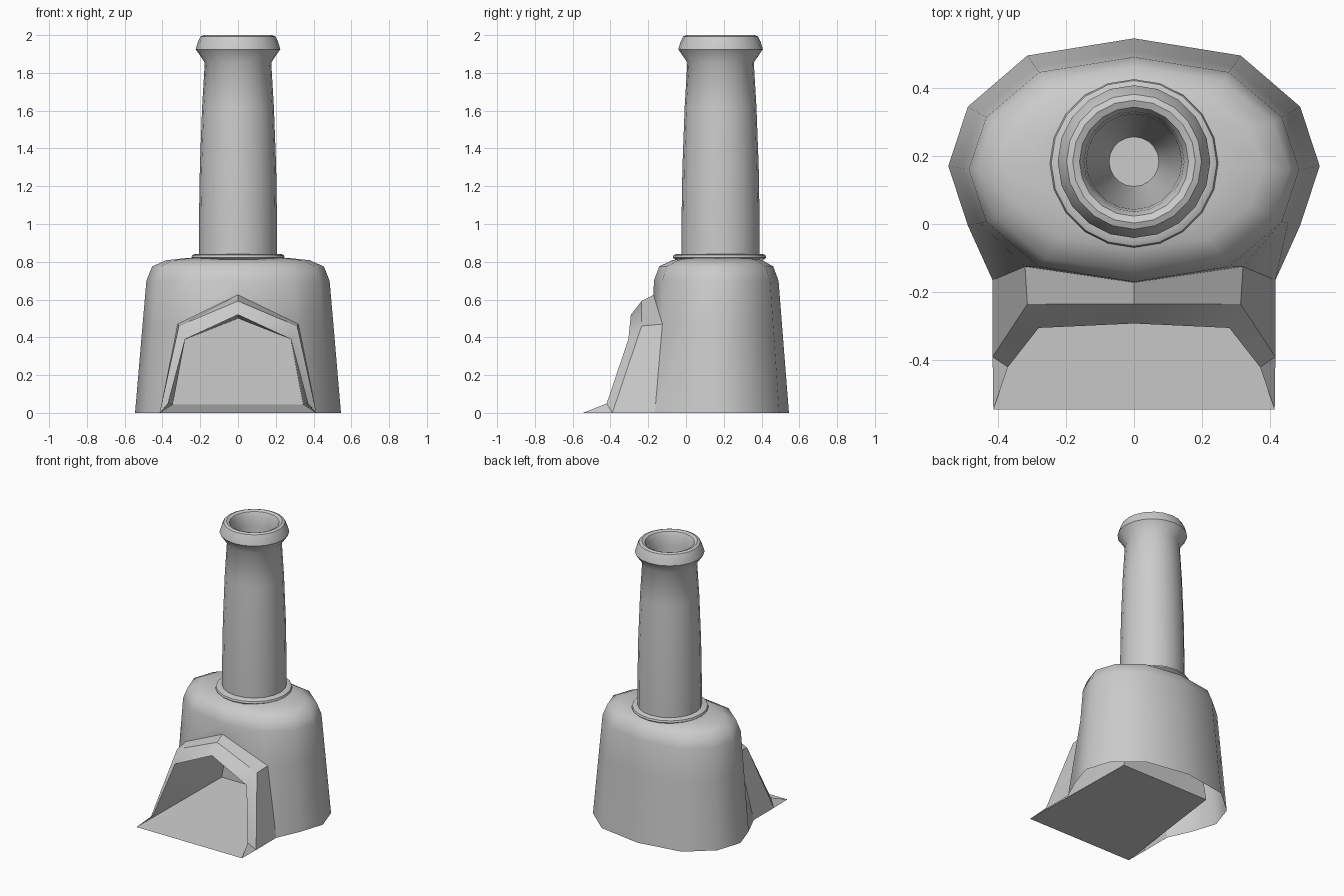
import bpy, bmesh, math

if "Cube" in bpy.data.objects:
    bpy.data.objects.remove(bpy.data.objects["Cube"])


def make(name, verts, faces, angle=40):
    mesh = bpy.data.meshes.new(name)
    mesh.from_pydata(verts, [], faces)
    bm = bmesh.new()
    bm.from_mesh(mesh)
    bmesh.ops.remove_doubles(bm, verts=bm.verts, dist=1e-4)
    bmesh.ops.recalc_face_normals(bm, faces=bm.faces)
    bm.to_mesh(mesh)
    bm.free()
    ob = bpy.data.objects.new(name, mesh)
    bpy.context.collection.objects.link(ob)
    bpy.ops.object.select_all(action='DESELECT')
    ob.select_set(True)
    bpy.context.view_layer.objects.active = ob
    bpy.ops.object.shade_smooth_by_angle(angle=math.radians(angle))
    return ob


def lathe(name, profile, y, n=20, cap_end=False):
    verts = [(r * math.cos(2 * math.pi * i / n), y + r * math.sin(2 * math.pi * i / n), z)
             for r, z in profile for i in range(n)]
    faces = [(k * n + i, k * n + (i + 1) % n, (k + 1) * n + (i + 1) % n, (k + 1) * n + i)
             for k in range(len(profile) - 1) for i in range(n)]
    if cap_end:
        faces.append(tuple(range(len(verts) - n, len(verts))))
    return make(name, verts, faces)


def arch(half):
    """Mirror a half arch (foot to apex) across x = 0."""
    return half + [(-x, y, z) for x, y, z in reversed(half[:-1])]


def strip(a, b):
    """Quads joining two point rows, as a list of corner tuples."""
    return [(a[i], a[i + 1], b[i + 1], b[i]) for i in range(len(a) - 1)]


def from_polys(name, polys, angle=40):
    verts = [p for poly in polys for p in poly]
    faces, k = [], 0
    for poly in polys:
        faces.append(tuple(range(k, k + len(poly))))
        k += len(poly)
    return make(name, verts, faces, angle)


# Seam where the hood meets the body
seam_half = [(.415, -.165, 0), (.32, -.125, .47), (0, -.172, .625)]
seam = arch(seam_half)

# Body: twelve-sided tapered shell, open below, with an opening in front
quarter = [(0, -1), (.575, -.865), (.895, -.465), (1, 0)]
outline = quarter + [(x, -y) for x, y in quarter[-2::-1]]
outline += [(-x, y) for x, y in outline[-2:0:-1]]
rings = []
for z, rx, ry, cy in [(0, .545, .375, .17), (.47, .505, .345, .163), (.7, .485, .33, .16),
                      (.775, .455, .302, .16), (.808, .38, .24, .165), (.82, .27, .18, .17)]:
    rings.append([(x * rx, cy + y * ry, z) for x, y in outline])
rings[0][1], rings[0][11] = seam[0], seam[4]
rings[1][1], rings[1][0], rings[1][11] = seam[1], seam[2], seam[3]
polys = []
for k in range(len(rings) - 1):
    for i, quad in enumerate(strip(rings[k] + rings[k][:1], rings[k + 1] + rings[k + 1][:1])):
        if not (k == 0 and i in (0, 11)):
            polys.append(quad)
polys.append(tuple(rings[-1]))
from_polys("body", polys, 50)

# Hood around the opening
middle = arch([(.415, -.39, 0), (.313, -.235, .46), (0, -.235, .592)])
lip = arch([(.37, -.42, .05), (.28, -.305, .39), (0, -.292, .52)])
tip_r, tip_l = (.413, -.545, 0), (-.413, -.545, 0)
from_polys("hood", strip(seam, middle) + strip(middle, lip)
           + [(middle[0], lip[0], tip_r), (middle[4], lip[4], tip_l)], 35)

# Fire chamber: side walls, roof, back wall and sloping floor
back = arch([(.345, .31, .045), (.28, .31, .39), (0, .31, .5)])
from_polys("fire_chamber", strip(lip, back)
           + [(lip[0], tip_r, back[0]), (lip[4], tip_l, back[4]),
              tuple(back), (tip_r, tip_l, back[4], back[0])], 25)

# Collar bead at the foot of the chimney
lathe("collar", [(.2, .81), (.235, .812), (.247, .822), (.243, .835), (.228, .842), (.19, .842)], .178)

# Chimney with flared lip and tapering flue
lathe("chimney", [(.206, .815), (.207, 1.0), (.202, 1.3), (.19, 1.62), (.176, 1.855),
                  (.224, 1.925), (.212, 1.965), (.198, 1.993), (.18, 2.0), (.16, 1.992),
                  (.147, 1.965), (.14, 1.9), (.085, .95), (.073, .87)], .183, cap_end=True)
